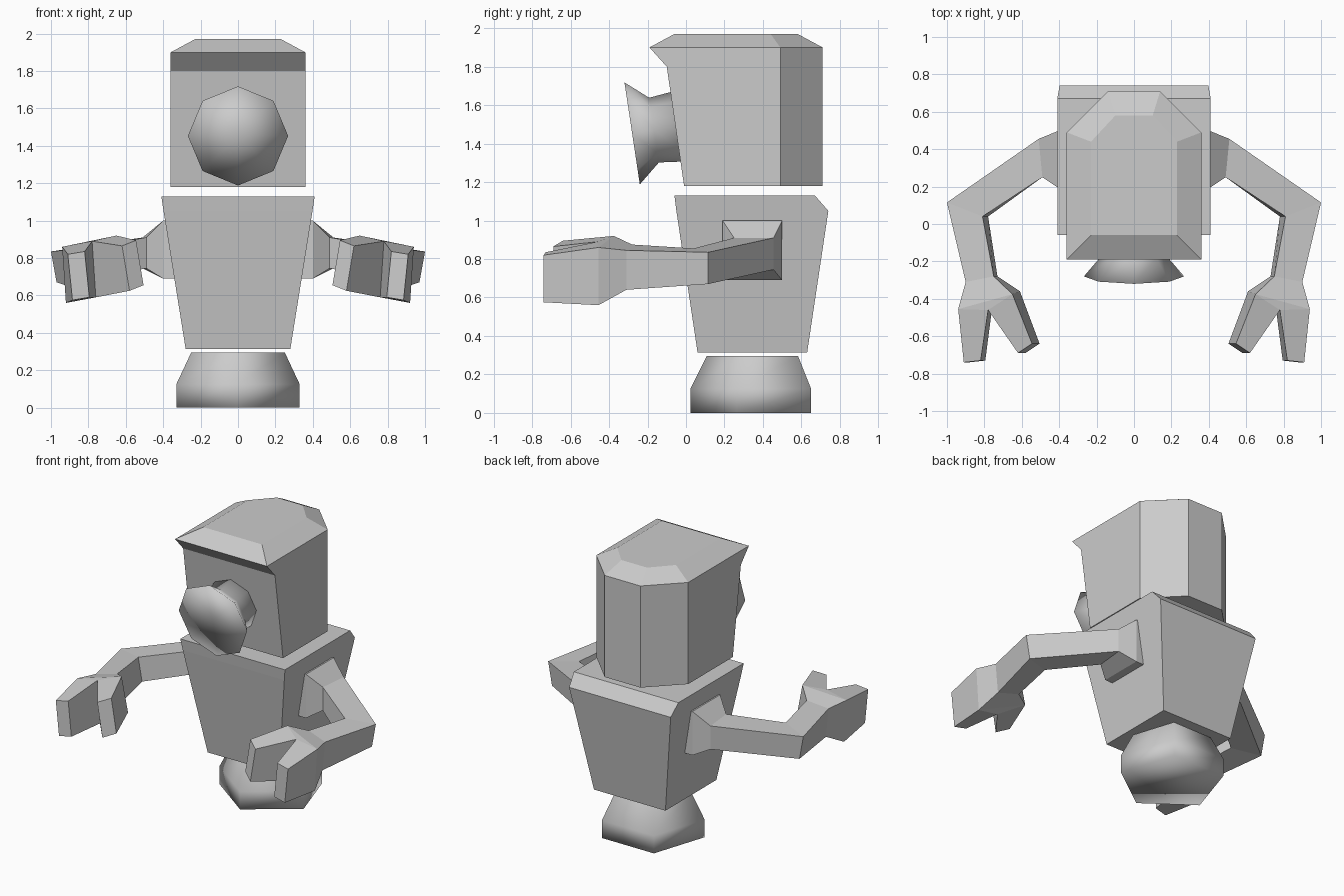
import bpy, bmesh
from math import sin, cos, pi
from mathutils import Vector

if "Cube" in bpy.data.objects:
    bpy.data.objects.remove(bpy.data.objects["Cube"])

grey = bpy.data.materials.new("plain grey")
grey.use_nodes = True
grey.diffuse_color = (0.6, 0.6, 0.6, 1)
grey.node_tree.nodes["Principled BSDF"].inputs["Base Color"].default_value = (0.6, 0.6, 0.6, 1)


def loft(bm, rings, cap_start=True, cap_end=True):
    """Join equal rings of points with quads; returns the vertex rings."""
    loops = [[bm.verts.new(p) for p in ring] for ring in rings]
    for a, b in zip(loops, loops[1:]):
        for i in range(len(a)):
            j = (i + 1) % len(a)
            bm.faces.new((a[i], a[j], b[j], b[i]))
    if cap_start:
        bm.faces.new(loops[0][::-1])
    if cap_end:
        bm.faces.new(loops[-1])
    return loops


def finish(name, bm, smooth=False):
    bmesh.ops.recalc_face_normals(bm, faces=bm.faces[:])
    for face in bm.faces:
        face.smooth = smooth
    mesh = bpy.data.meshes.new(name)
    bm.to_mesh(mesh)
    bm.free()
    mesh.materials.append(grey)
    obj = bpy.data.objects.new(name, mesh)
    bpy.context.collection.objects.link(obj)
    return obj


# Head: six-sided block with chamfered back, overhanging brow and bevelled crown
def head_ring(front, side_y, back, half, back_half, z):
    right = [(half, front, z), (half, side_y, z), (back_half, back, z)]
    return right + [(-x, y, h) for x, y, h in reversed(right)]


bm = bmesh.new()
loft(bm, [
    head_ring(-0.01, 0.49, 0.71, 0.36, 0.14, 1.18),
    head_ring(-0.10, 0.49, 0.71, 0.36, 0.14, 1.80),
    head_ring(-0.19, 0.49, 0.71, 0.36, 0.14, 1.90),
    head_ring(-0.06, 0.44, 0.58, 0.23, 0.10, 1.97),
])
finish("head", bm)

# Snout: tilted flared octagon with a slightly dished front
axis = Vector((0, 0.989, 0.149))
up = Vector((0, -0.149, 0.989))
front = Vector((0, -0.28, 1.453))


def snout_ring(depth, radius):
    return [front + axis * depth + Vector((sin(a), 0, 0)) * radius + up * cos(a) * radius
            for a in (i * pi / 4 for i in range(8))]


bm = bmesh.new()
loops = loft(bm, [snout_ring(0, 0.268), snout_ring(0.115, 0.17), snout_ring(0.25, 0.185)],
             cap_start=False)
centre = bm.verts.new(front + axis * 0.03)
for i in range(8):
    bm.faces.new((centre, loops[0][i], loops[0][(i + 1) % 8]))
finish("snout", bm, smooth=True)


# Torso: tapered box with a chamfered upper back edge
def torso_ring(half, front_y, back_y, z, back_z):
    return [(-half, front_y, z), (half, front_y, z), (half, back_y, back_z), (-half, back_y, back_z)]


bm = bmesh.new()
loft(bm, [
    torso_ring(0.28, 0.06, 0.63, 0.315, 0.315),
    torso_ring(0.398, -0.05, 0.74, 1.05, 1.05),
    torso_ring(0.41, -0.06, 0.67, 1.13, 1.13),
])
finish("torso", bm)

# Base: smooth five-sided foot with one corner to the front
bm = bmesh.new()
loft(bm, [[(r * sin(a), 0.37 - r * cos(a), z) for a in (i * 2 * pi / 5 for i in range(5))]
          for r, z in ((0.347, 0), (0.347, 0.125), (0.263, 0.295))])
base = finish("base", bm, smooth=True)
for poly in base.data.polygons:
    if poly.normal.z > 0.9:
        poly.use_smooth = False


# Arms: four-sided lofts; each section is an outer and inner edge, rolled inwards
def section(outer, inner, top, bottom, lean=0.0, rise=0.0):
    (xo, yo), (xi, yi) = outer, inner
    return [(xo, yo, top), (xo - lean, yo, bottom),
            (xi - lean, yi, bottom + rise), (xi, yi, top + rise)]


wrist = section((0.90, -0.31), (0.75, -0.28), 0.845, 0.64, 0.02, 0.03)
limb = [
    section((0.34, 0.50), (0.34, 0.19), 1.00, 0.69),
    section((0.40, 0.50), (0.40, 0.19), 1.00, 0.69),
    section((0.51, 0.455), (0.49, 0.25), 0.91, 0.745),
    section((1.00, 0.115), (0.81, 0.04), 0.835, 0.67, 0.03, 0.02),
    wrist,
]
outer_knuckle = section((0.94, -0.455), (0.78, -0.46), 0.86, 0.56, 0.02, 0.03)
inner_knuckle = section((0.78, -0.46), (0.65, -0.375), 0.89, 0.59, 0.02, 0.03)
inner_knuckle[2] = (0.61, -0.36, 0.67)
inner_knuckle[1] = outer_knuckle[2]
outer_tip = section((0.91, -0.74), (0.82, -0.73), 0.82, 0.575, 0.025, 0.015)
inner_tip = section((0.62, -0.69), (0.545, -0.64), 0.865, 0.625, 0.04, 0.03)

for side, label in ((1, "left"), (-1, "right")):
    bm = bmesh.new()
    loft(bm, limb, cap_end=False)
    # Palm spreads from the wrist into two fingers
    palm = [wrist, [outer_knuckle[0], outer_knuckle[1], inner_knuckle[2], inner_knuckle[3]]]
    loops = loft(bm, palm, cap_start=False, cap_end=False)[1]
    notch_top = bm.verts.new(outer_knuckle[3])
    notch_bottom = bm.verts.new(outer_knuckle[2])
    bm.faces.new((loops[0], notch_top, loops[3]))
    bm.faces.new((loops[1], notch_bottom, loops[2]))
    loft(bm, [outer_knuckle, outer_tip], cap_start=False)
    loft(bm, [inner_knuckle, inner_tip], cap_start=False)
    bmesh.ops.remove_doubles(bm, verts=bm.verts[:], dist=0.001)
    for v in bm.verts:
        v.co.x *= side
    finish(label + "_arm", bm)
